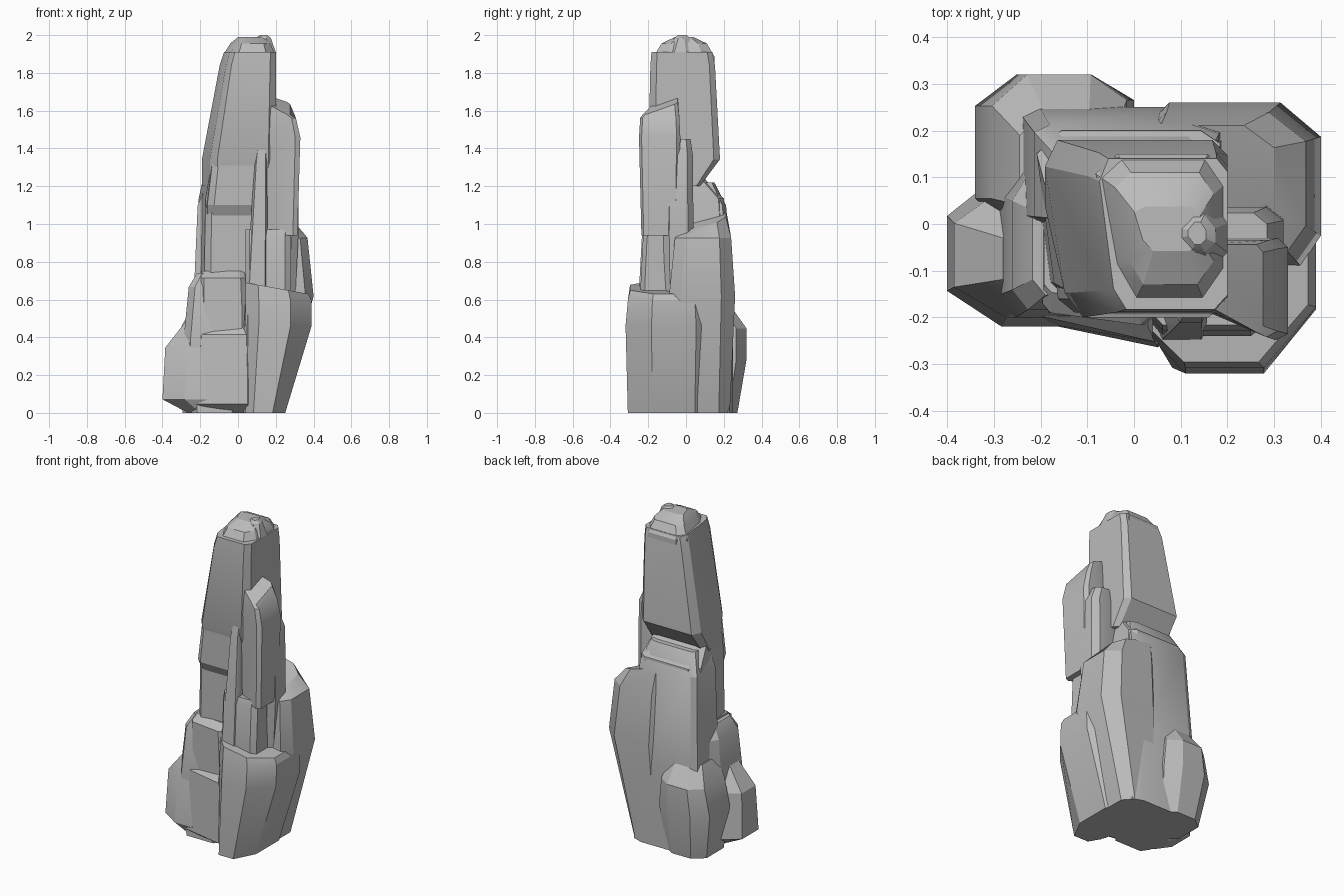
import bpy
import bmesh
import math
import random

random.seed(4)

default = bpy.data.objects.get("Cube")
if default:
    bpy.data.objects.remove(default, do_unlink=True)

stone = bpy.data.materials.new("grey stone")
stone.use_nodes = True
grey = (.5, .5, .5, 1)
stone.diffuse_color = grey
stone.node_tree.nodes["Principled BSDF"].inputs["Base Color"].default_value = grey


def chipped_square(chamfer, shave):
    """Unit square in plan, each corner cut off by a slightly different amount.
    Shave slants the left face and the front face in at their shared corner."""
    plan = []
    for corner, along in (((0, 0), (1, 0)), ((1, 0), (0, 1)),
                          ((1, 1), (-1, 0)), ((0, 1), (0, -1))):
        before = chamfer * random.uniform(.6, 1.3)
        after = chamfer * random.uniform(.6, 1.3)
        # The edge arriving at a corner is the leaving direction turned clockwise
        arriving = (along[1], -along[0])
        plan.append([c - before * d for c, d in zip(corner, arriving)])
        plan.append([c + after * d for c, d in zip(corner, along)])
    slanted = []
    for u, v in plan:
        near = (1 - u) * (1 - v)
        slanted.append((u + shave[0] * near, v + shave[1] * near))
    return slanted


def rock(name, x, y, z, foot=(.9, .9), shoulder=(.95, .95), crown=(.8, .8),
         belly=.4, brow=.9, toward=(.5, .5), chamfer=.2, shave=(0, 0), slope=(0, 0)):
    """Chipped boulder filling a box. Foot, shoulder and crown sections shrink
    towards one point of the plan; belly and brow are heights as fractions."""
    plan = chipped_square(chamfer, shave)
    sections = ((0, foot), (belly, (1, 1)), (brow, shoulder), (1, crown))
    bm = bmesh.new()
    rings = []
    for height, scale in sections:
        ring = []
        for point in plan:
            u, v = [t + (p - t) * s for p, t, s in zip(point, toward, scale)]
            level = z[0] + height * (z[1] - z[0])
            if height == 1:
                level += (point[0] - .5) * slope[0] + (point[1] - .5) * slope[1]
            ring.append(bm.verts.new((x[0] + u * (x[1] - x[0]),
                                      y[0] + v * (y[1] - y[0]), level)))
        rings.append(ring)
    for low, high in zip(rings, rings[1:]):
        for i in range(len(plan)):
            bm.faces.new((low[i - 1], low[i], high[i], high[i - 1]))
    bm.faces.new(rings[0][::-1])
    bm.faces.new(rings[-1])
    bmesh.ops.recalc_face_normals(bm, faces=bm.faces)
    mesh = bpy.data.meshes.new(name)
    bm.to_mesh(mesh)
    bm.free()
    mesh.materials.append(stone)
    obj = bpy.data.objects.new(name, mesh)
    bpy.context.collection.objects.link(obj)
    bpy.ops.object.select_all(action='DESELECT')
    obj.select_set(True)
    bpy.context.view_layer.objects.active = obj
    bpy.ops.object.shade_smooth_by_angle(angle=math.radians(25))


# Central pillar: trunk, undercut shaft, rounded summit
rock("pillar_trunk", x=(-.23, .2), y=(-.16, .24), z=(0, 1.26),
     foot=(.95, 1), shoulder=(.93, .9), crown=(.8, .6), toward=(.5, 0),
     chamfer=.12, shave=(.12, 0))
rock("pillar_shaft", x=(-.2, .2), y=(-.2, .18), z=(1.2, 1.91),
     foot=(1, .6), shoulder=(.76, .9), crown=(.7, .85), belly=.2,
     toward=(1, .3), chamfer=.12, shave=(.15, 0))
rock("shaft_front", x=(-.19, .12), y=(-.19, .06), z=(1.03, 1.5),
     foot=(1, .85), shoulder=(.85, 1), crown=(.8, .9), belly=.15,
     toward=(1, 1), chamfer=.1, shave=(.1, 0))
rock("summit", x=(-.09, .2), y=(-.17, .15), z=(1.82, 1.99),
     foot=(1, 1), shoulder=(.75, .75), crown=(.5, .3), brow=.8,
     toward=(.6, .5), shave=(.2, 0))
rock("summit_knob", x=(.07, .2), y=(-.1, .06), z=(1.85, 2),
     shoulder=(.6, .5), crown=(.3, .3), chamfer=.3)

# Tall slab leaning on the right side, with its foot and rear rib
rock("tall_slab", x=(.11, .33), y=(-.26, -.03), z=(.94, 1.63),
     foot=(.9, .9), shoulder=(.85, .95), crown=(.65, .85), belly=.75,
     toward=(.3, .6), chamfer=.12, shave=(0, .4), slope=(-.05, .07))
rock("slab_rear_rib", x=(.1, .32), y=(-.12, .04), z=(.6, 1.45),
     shoulder=(1, .95), crown=(.8, .8), toward=(.2, .5))
rock("slab_foot", x=(.04, .28), y=(-.24, 0), z=(.5, .97),
     foot=(1, 1), shoulder=(1, .95), crown=(1, .9), toward=(1, 1), chamfer=.12)

# Slender rib running down the front
rock("front_rib", x=(.03, .16), y=(-.26, -.1), z=(0, 1.48),
     foot=(1, .9), shoulder=(.5, .7), crown=(.3, .5), belly=.3, toward=(.9, 1))

# Heavy lobes around the right base
rock("rear_right_lobe", x=(0, .4), y=(-.09, .26), z=(0, 1.03),
     foot=(.6, .8), shoulder=(.92, .85), crown=(.75, .65), belly=.6,
     toward=(0, .6), chamfer=.17, slope=(-.08, .06))
rock("front_right_lobe", x=(.04, .39), y=(-.32, .16), z=(0, .66),
     foot=(.6, .95), shoulder=(1, .95), crown=(.95, .9), belly=.7,
     toward=(0, .5), chamfer=.25, slope=(-.06, 0))

# Stepped blocks at the front base
rock("lower_front_block", x=(-.24, .08), y=(-.27, .1), z=(0, .46),
     foot=(1, .8), shoulder=(.9, .97), crown=(.85, .85), belly=.1,
     toward=(.8, 1), chamfer=.1, shave=(0, .18))
rock("upper_front_block", x=(-.2, .05), y=(-.22, .1), z=(.4, .75),
     foot=(1, 1), shoulder=(.95, 1), crown=(.9, .85), toward=(.3, 1),
     chamfer=.1, shave=(0, .1))

# Left shoulder and its outer boulder
rock("left_shoulder", x=(-.29, 0), y=(-.2, .12), z=(0, .74),
     foot=(.85, 1), shoulder=(.9, .9), crown=(.75, .7), belly=.5, toward=(1, .5))
rock("left_boulder", x=(-.4, -.1), y=(-.22, .11), z=(0, .48),
     foot=(.55, .7), shoulder=(.95, .85), crown=(.6, .55), belly=.15, brow=.72,
     toward=(1, .4), chamfer=.3)

# Boulder and wall behind
rock("rear_left_boulder", x=(-.34, 0), y=(0, .32), z=(0, .56),
     foot=(.8, .85), shoulder=(.85, 1), crown=(.6, .75), belly=.5, brow=.8,
     toward=(.7, 0), chamfer=.22)
rock("rear_wall", x=(-.24, .2), y=(0, .25), z=(0, 1.22),
     foot=(1, 1), shoulder=(.9, .85), crown=(.7, .6), toward=(.6, 0), chamfer=.12)
